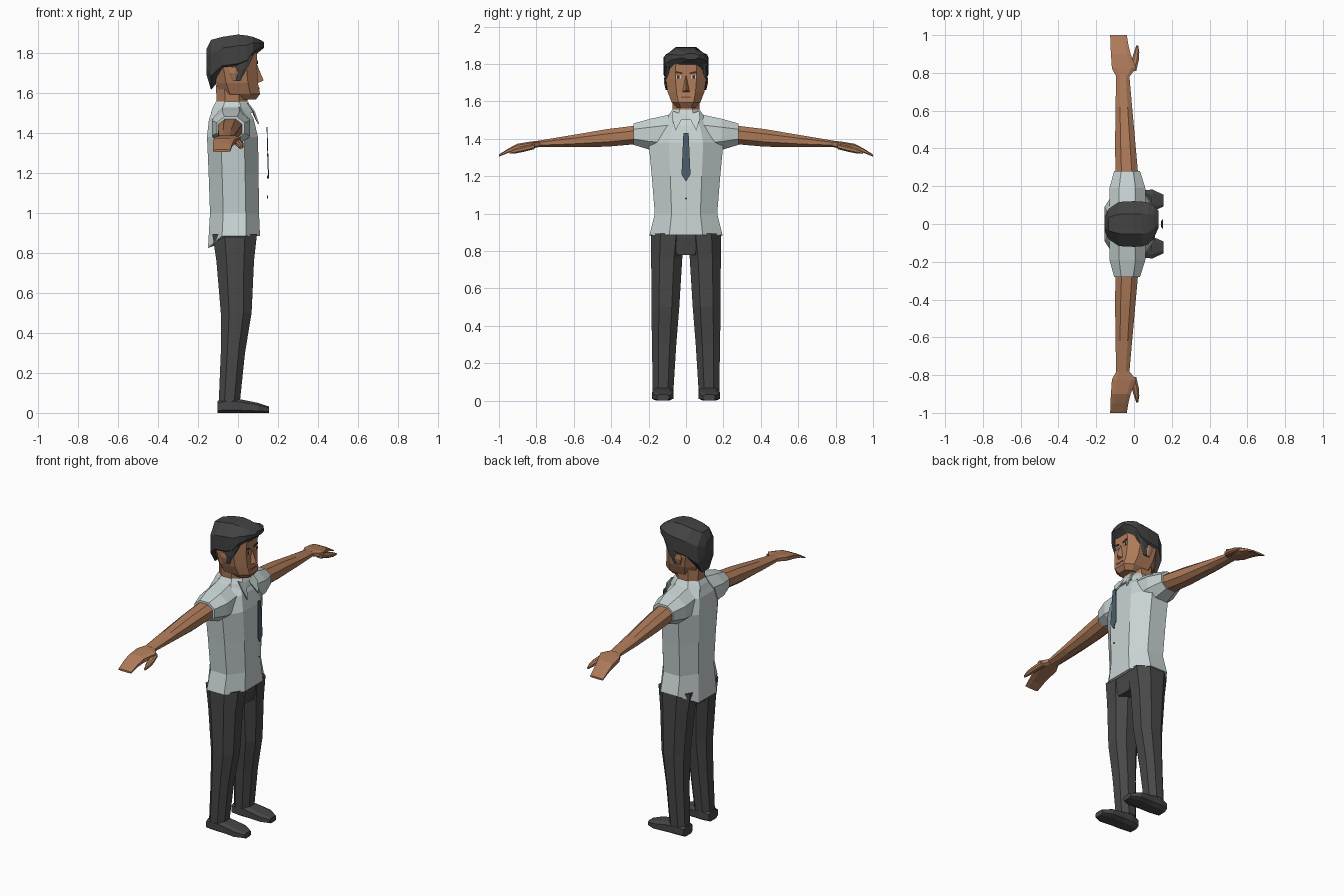
import bpy, bmesh


def material(name, rgb):
    m = bpy.data.materials.new(name)
    m.diffuse_color = (*rgb, 1)
    return m


SKIN = material("skin", (0.42, 0.195, 0.10))
SHIRT = material("pale_shirt", (0.58, 0.65, 0.65))
CLOTH = material("charcoal_cloth", (0.065, 0.065, 0.066))
HAIR = material("dark_hair", (0.055, 0.055, 0.056))
SHOE = material("shoe_grey", (0.06, 0.06, 0.062))
TIE = material("slate_tie", (0.07, 0.115, 0.145))
WHITE = material("eye_white", (0.6, 0.6, 0.58))
DARK = material("dark_brown", (0.045, 0.025, 0.018))
LIP = material("lip_brown", (0.25, 0.09, 0.05))


def make(name, bm, mat, mirror=False):
    bmesh.ops.recalc_face_normals(bm, faces=bm.faces)
    me = bpy.data.meshes.new(name)
    bm.to_mesh(me)
    bm.free()
    me.materials.append(mat)
    ob = bpy.data.objects.new(name, me)
    bpy.context.collection.objects.link(ob)
    if mirror:
        mod = ob.modifiers.new("both_sides", 'MIRROR')
        mod.use_axis = (False, True, False)
        mod.use_mirror_merge = False
    return ob


def loft(name, axis, sections, mat, mirror=False, c=0.27, tweak=None):
    """Chamfered eight-sided sections (position, a0, a1, b0, b1) joined along an axis."""
    bm = bmesh.new()
    rings = []
    for p, a0, a1, b0, b1 in sections:
        da, db = (a1 - a0) * c, (b1 - b0) * c
        pts = [(a0 + da, b0), (a1 - da, b0), (a1, b0 + db), (a1, b1 - db),
               (a1 - da, b1), (a0 + da, b1), (a0, b1 - db), (a0, b0 + db)]
        ring = []
        for a, b in pts:
            co = {'X': (p, a, b), 'Y': (a, p, b), 'Z': (a, b, p)}[axis]
            ring.append(bm.verts.new(tweak(*co) if tweak else co))
        rings.append(ring)
    for r, s in zip(rings, rings[1:]):
        for i in range(8):
            j = (i + 1) % 8
            bm.faces.new((r[i], r[j], s[j], s[i]))
    bm.faces.new(rings[0])
    bm.faces.new(rings[-1])
    return make(name, bm, mat, mirror)


def plate(name, pts, mat, mirror=False, depth=0.004):
    """Thin flat piece facing forward."""
    bm = bmesh.new()
    back = [bm.verts.new(p) for p in pts]
    front = [bm.verts.new((x + depth, y, z)) for x, y, z in pts]
    bm.faces.new(back)
    bm.faces.new(front)
    for i in range(len(pts)):
        j = (i + 1) % len(pts)
        bm.faces.new((back[i], back[j], front[j], front[i]))
    return make(name, bm, mat, mirror)


# Shirt body, with the hem hanging lower at the back
def hem(x, y, z):
    return (x, y, 0.825 if z < 0.9 and x < -0.12 else z)


loft("shirt_body", 'Z', [
    (0.885, -0.15, 0.11, -0.195, 0.195),
    (1.00, -0.14, 0.105, -0.167, 0.167),
    (1.20, -0.147, 0.103, -0.183, 0.183),
    (1.38, -0.155, 0.10, -0.20, 0.20),
    (1.47, -0.145, 0.078, -0.16, 0.16),
    (1.535, -0.12, 0.045, -0.085, 0.085)], SHIRT, tweak=hem)
loft("sleeve", 'Y', [
    (0.06, -0.13, 0.06, 1.32, 1.535),
    (0.19, -0.13, 0.06, 1.34, 1.507),
    (0.28, -0.105, 0.032, 1.368, 1.482)], SHIRT, mirror=True)

# Collar band and points
loft("collar", 'Z', [
    (1.50, -0.135, 0.075, -0.105, 0.105),
    (1.53, -0.125, 0.065, -0.09, 0.09),
    (1.557, -0.11, 0.05, -0.072, 0.072)], SHIRT)
plate("collar_point", [(0.06, 0.012, 1.525), (0.045, 0.07, 1.55),
                       (0.075, 0.075, 1.51), (0.098, 0.055, 1.445)],
      SHIRT, mirror=True, depth=0.008)

# Tie and buttons standing off the chest
plate("tie", [(0.143, -0.014, 1.43), (0.143, 0.014, 1.43), (0.15, 0.024, 1.21),
              (0.15, 0, 1.172), (0.15, -0.024, 1.21)], TIE)
for z in (1.08, 1.18, 1.29):
    r = 0.007
    plate("button", [(0.145, -r, z), (0.145, 0, z + r), (0.145, r, z), (0.145, 0, z - r)], TIE)

# Arms, hands, thumbs
loft("arm", 'Y', [
    (0.24, -0.098, 0.024, 1.374, 1.474),
    (0.42, -0.10, 0.008, 1.358, 1.452),
    (0.62, -0.098, -0.01, 1.355, 1.418),
    (0.79, -0.094, -0.025, 1.357, 1.39)], SKIN, mirror=True)
loft("hand", 'Y', [
    (0.78, -0.094, -0.025, 1.357, 1.39),
    (0.825, -0.117, 0.012, 1.348, 1.386),
    (0.90, -0.122, -0.018, 1.335, 1.374),
    (0.95, -0.125, -0.03, 1.325, 1.348),
    (1.00, -0.126, -0.038, 1.305, 1.316)], SKIN, mirror=True, c=0.2)
loft("thumb", 'Y', [
    (0.81, -0.03, 0.012, 1.345, 1.375),
    (0.87, -0.012, 0.026, 1.33, 1.36),
    (0.91, 0.0, 0.028, 1.322, 1.35),
    (0.945, 0.012, 0.022, 1.32, 1.332)], SKIN, mirror=True)

# Trousers
loft("hips", 'Z', [
    (0.78, -0.10, 0.075, -0.10, 0.10),
    (0.895, -0.13, 0.092, -0.183, 0.183)], CLOTH)
loft("trouser_leg", 'Z', [
    (0.06, -0.096, 0.01, 0.067, 0.178),
    (0.30, -0.086, 0.035, 0.052, 0.182),
    (0.50, -0.086, 0.068, 0.036, 0.185),
    (0.76, -0.108, 0.08, 0.02, 0.186),
    (0.895, -0.128, 0.095, 0.002, 0.186)], CLOTH, mirror=True)

# Shoes
loft("shoe", 'X', [
    (-0.102, 0.08, 0.168, 0.0, 0.06),
    (-0.05, 0.068, 0.178, 0.0, 0.075),
    (0.01, 0.07, 0.178, 0.0, 0.068),
    (0.10, 0.068, 0.182, 0.0, 0.05),
    (0.155, 0.092, 0.155, 0.0, 0.032)], SHOE, mirror=True, c=0.2)

# Neck, head and ears
loft("neck", 'Z', [
    (1.48, -0.105, 0.045, -0.07, 0.07),
    (1.64, -0.11, 0.05, -0.075, 0.075)], SKIN)
loft("head", 'Z', [
    (1.567, -0.06, 0.09, -0.05, 0.05),
    (1.595, -0.09, 0.11, -0.077, 0.077),
    (1.65, -0.11, 0.10, -0.098, 0.098),
    (1.72, -0.125, 0.096, -0.108, 0.108),
    (1.80, -0.12, 0.096, -0.105, 0.105),
    (1.86, -0.08, 0.06, -0.06, 0.06)], SKIN, c=0.24)
loft("ear", 'Z', [
    (1.66, -0.03, -0.005, 0.09, 0.108),
    (1.70, -0.045, 0.0, 0.095, 0.118),
    (1.73, -0.04, -0.005, 0.095, 0.116)], SKIN, mirror=True)

# Nose wedge
bm = bmesh.new()
tip, top, left, right = [bm.verts.new(p) for p in (
    (0.128, 0, 1.662), (0.094, 0, 1.745), (0.096, -0.022, 1.648), (0.096, 0.022, 1.648))]
for f in ((top, left, tip), (top, tip, right), (tip, left, right), (top, right, left)):
    bm.faces.new(f)
make("nose", bm, SKIN)


# Painted face details
def face_patch(name, y0, y1, z0, z1, x, mat, mirror=True):
    plate(name, [(x, y0, z0), (x, y1, z0), (x, y1, z1), (x, y0, z1)], mat, mirror)


face_patch("eye", 0.028, 0.054, 1.722, 1.738, 0.095, WHITE)
face_patch("iris", 0.035, 0.048, 1.722, 1.738, 0.097, DARK)
plate("eyebrow", [(0.095, 0.018, 1.745), (0.095, 0.056, 1.752),
                  (0.095, 0.054, 1.762), (0.095, 0.018, 1.754)], DARK, mirror=True)
face_patch("mouth", -0.028, 0.028, 1.617, 1.626, 0.104, LIP, mirror=False)

# Hair cap with a swept front
loft("hair", 'X', [
    (-0.157, -0.035, 0.035, 1.69, 1.82),
    (-0.135, -0.08, 0.08, 1.615, 1.865),
    (-0.08, -0.117, 0.117, 1.68, 1.88),
    (0.0, -0.121, 0.121, 1.69, 1.892),
    (0.045, -0.118, 0.118, 1.715, 1.887),
    (0.075, -0.108, 0.114, 1.775, 1.88),
    (0.105, -0.075, 0.10, 1.805, 1.868),
    (0.13, -0.02, 0.07, 1.825, 1.855)], HAIR, c=0.28)
loft("sideburn", 'Z', [
    (1.66, -0.01, 0.012, 0.09, 0.107),
    (1.72, -0.02, 0.045, 0.09, 0.114),
    (1.79, -0.02, 0.078, 0.08, 0.114)], HAIR, mirror=True)
